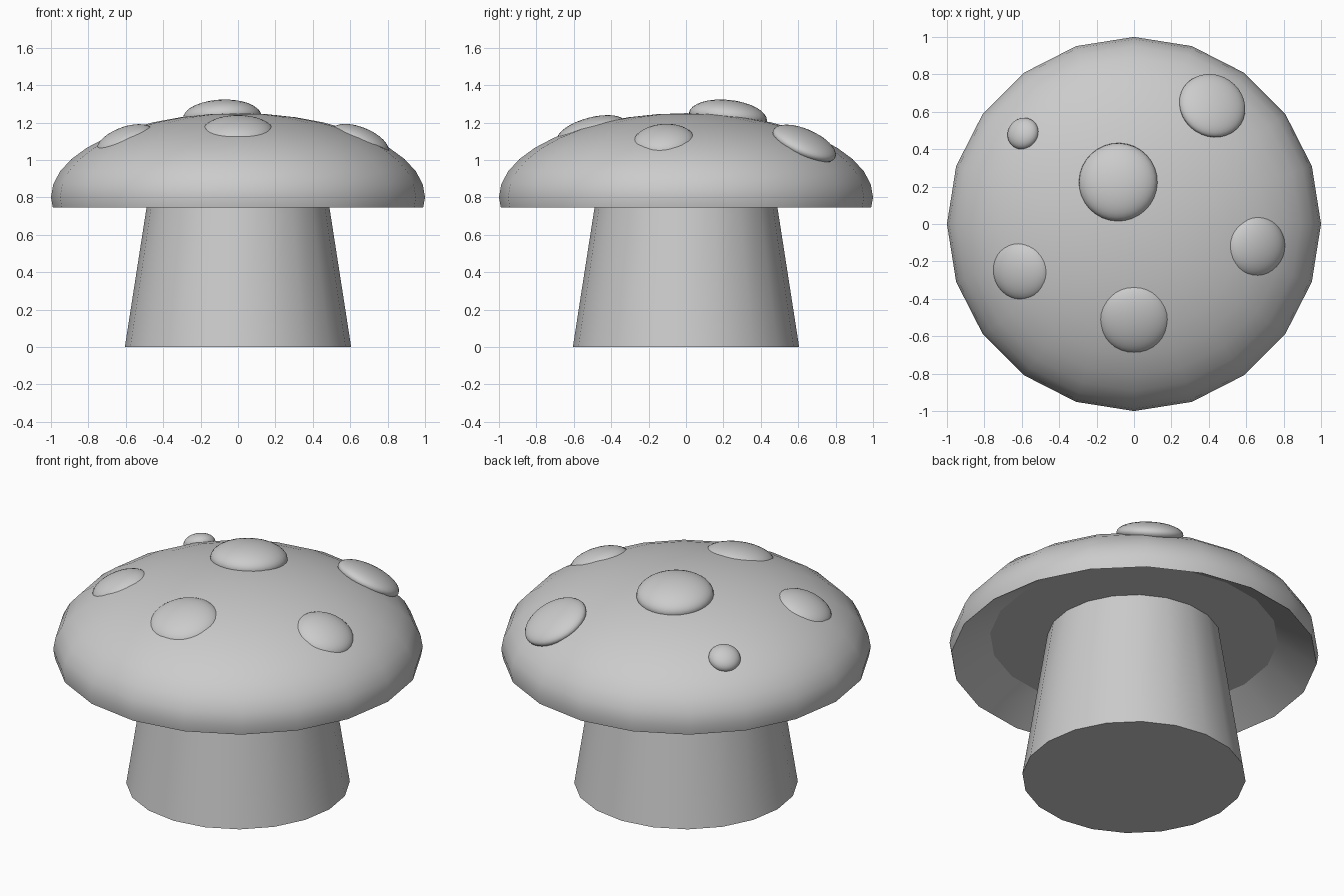
import bpy, math
from mathutils import Vector

if "Cube" in bpy.data.objects:
    bpy.data.objects.remove(bpy.data.objects["Cube"])

CAP_Z, CAP_H = 0.80, 0.45   # centre and height of the unit-radius cap dome


def smooth(obj, angle=30):
    bpy.ops.object.select_all(action='DESELECT')
    obj.select_set(True)
    bpy.context.view_layer.objects.active = obj
    bpy.ops.object.shade_smooth_by_angle(angle=math.radians(angle))


def lathe(name, profile, sides=20):
    """Revolve (radius, z) points around z; zero-radius points become poles."""
    verts, faces, rings = [], [], []
    for r, z in profile:
        n = sides if r > 0 else 1
        rings.append(range(len(verts), len(verts) + n))
        verts += [(r * math.cos(math.tau * i / sides),
                   r * math.sin(math.tau * i / sides), z) for i in range(n)]
    for a, b in zip(rings, rings[1:]):
        for i in range(sides):
            j = (i + 1) % sides
            quad = [a[i % len(a)], a[j % len(a)], b[j % len(b)], b[i % len(b)]]
            faces.append(list(dict.fromkeys(quad)))
    mesh = bpy.data.meshes.new(name)
    mesh.from_pydata(verts, [], faces)
    obj = bpy.data.objects.new(name, mesh)
    bpy.context.collection.objects.link(obj)
    smooth(obj)
    return obj


def spot(name, x, y, radius, height, sink):
    """Flattened ball lying on the dome, sunk along the dome's normal."""
    z = CAP_H * math.sqrt(1 - x * x - y * y)
    normal = Vector((x, y, z / CAP_H ** 2)).normalized()
    bpy.ops.mesh.primitive_uv_sphere_add(
        segments=32, ring_count=16,
        location=Vector((x, y, CAP_Z + z)) - normal * sink,
        rotation=normal.to_track_quat('Z', 'Y').to_euler())
    obj = bpy.context.object
    obj.name = name
    obj.scale = (radius, radius, height)
    smooth(obj)


# Stem, tapering up into the hollow of the cap
lathe("stem", [(0, 0), (0.605, 0), (0.465, 0.9), (0, 0.9)])

# Cap: recessed underside, rim, then an elliptical dome
dome = [(math.cos(math.radians(a)), CAP_Z + CAP_H * math.sin(math.radians(a)))
        for a in range(0, 90, 9)]
lathe("cap", [(0, 0.87), (0.78, 0.87), (0.99, 0.745)] + dome + [(0, CAP_Z + CAP_H)])

# Raised spots
spot("spot_top", -0.085, 0.225, 0.21, 0.092, 0.008)
spot("spot_back_right", 0.42, 0.635, 0.182, 0.065, 0.006)
spot("spot_back_left", -0.595, 0.485, 0.087, 0.055, 0.005)

# Shallow spots
spot("spot_right", 0.665, -0.12, 0.165, 0.075, 0.035)
spot("spot_front", 0.0, -0.515, 0.19, 0.075, 0.035)
spot("spot_left", -0.615, -0.255, 0.16, 0.07, 0.035)
